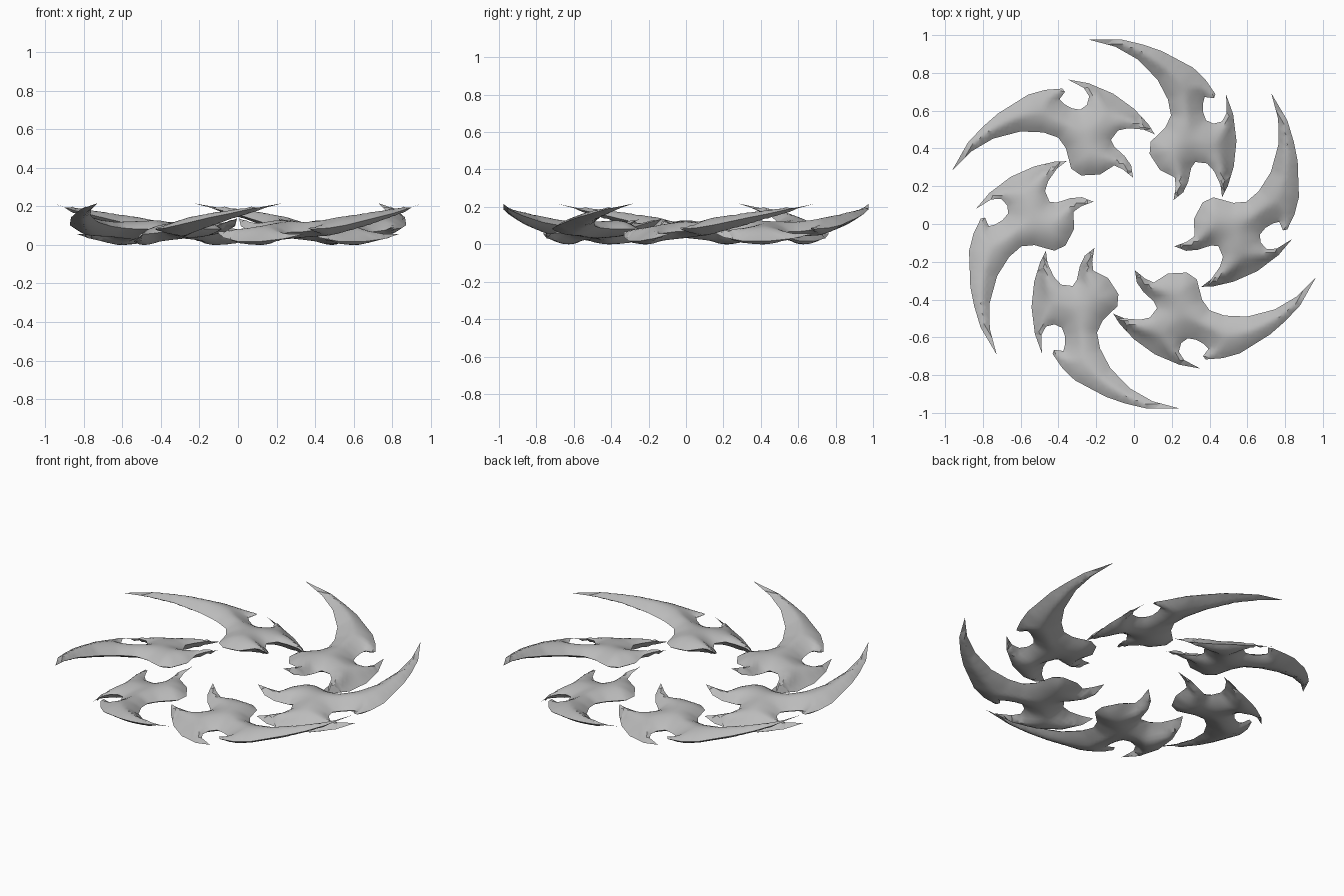
import bpy, bmesh, math
from mathutils import Vector, Matrix
from mathutils.geometry import delaunay_2d_cdt, intersect_point_line

if "Cube" in bpy.data.objects:
    bpy.data.objects.remove(bpy.data.objects["Cube"])

# Outline of one blade: x, y and edge height
OUTLINE = [
    # horn, outer edge
    (.963, -.283, .22), (.88, -.43, .19), (.80, -.515, .165), (.72, -.585, .145),
    (.56, -.685, .105), (.47, -.71, .09), (.38, -.717, .085), (.365, -.70, .09),
    # round notch
    (.395, -.66, .08), (.37, -.635, .075), (.33, -.613, .07), (.285, -.605, .07),
    (.25, -.63, .065), (.237, -.675, .06), (.265, -.72, .06),
    # fin
    (.35, -.765, .06), (.24, -.745, .035), (.11, -.69, .02), (0, -.61, .02),
    (-.075, -.53, .04), (-.11, -.475, .07), (-.05, -.50, .075), (.03, -.507, .075),
    (.085, -.495, .08), (.122, -.445, .08),
    # small barb
    (.105, -.41, .07), (.05, -.36, .08), (.015, -.31, .10), (.005, -.245, .14),
    (.06, -.29, .12), (.105, -.31, .105),
    # body and horn, inner edge
    (.18, -.262, .09), (.28, -.257, .085), (.333, -.294, .085), (.36, -.40, .085),
    (.40, -.457, .09), (.48, -.485, .10), (.60, -.49, .12), (.746, -.452, .155),
    (.862, -.384, .185)]
STEP, DEPTH, BULGE = .022, .125, .044


def refine(points):
    """Split the long outline edges."""
    out = []
    for a, b in zip(points, points[1:] + points[:1]):
        a, b = Vector(a), Vector(b)
        n = max(1, round((b - a).length / .045))
        out += [a.lerp(b, i / n) for i in range(n)]
    return out


def inside(p, loop):
    hit = False
    for a, b in zip(loop, loop[1:] + loop[:1]):
        if (a.y > p.y) != (b.y > p.y) and p.x < a.x + (p.y - a.y) * (b.x - a.x) / (b.y - a.y):
            hit = not hit
    return hit


def rim_distance(p, loop):
    best = 9
    for a, b in zip(loop, loop[1:] + loop[:1]):
        q, t = intersect_point_line(p, a, b)
        q = a.lerp(b, min(1, max(0, t)))
        best = min(best, (q.xy - p).length)
    return best


def mid_height(p, rim):
    """Blend the rim heights over the inside."""
    w = [1 / ((r.xy - p).length_squared + 1e-6) ** 1.5 for r in rim]
    return sum(r.z * k for r, k in zip(rim, w)) / sum(w)


# Fill the outline with a regular spread of points
rim = refine(OUTLINE)
flat = [r.xy for r in rim]
n = len(flat)
coarse = [Vector(p[:2]) for p in OUTLINE]
points, info = list(flat), [(r.z, 0) for r in rim]
for j in range(60):
    for i in range(60):
        p = Vector((-.12 + (i + .5 * (j % 2)) * STEP, -.78 + j * STEP * .87))
        if inside(p, coarse):
            d = rim_distance(p, coarse)
            if d > .009:
                points.append(p)
                info.append((mid_height(p, rim), BULGE * (1 - (1 - min(d / DEPTH, 1)) ** 2)))
res = delaunay_2d_cdt(points, [(i, (i + 1) % n) for i in range(n)], [], 1, 1e-6)
verts, faces, origin = res[0], res[2], res[3]
# keep only triangles within the outline
faces = [f for f in faces if inside(sum((verts[i] for i in f), Vector((0, 0))) / len(f), coarse)]

# Two bulging skins that share the sharp rim
bm = bmesh.new()
top, under = [], []
for v, o in zip(verts, origin):
    z, h = info[o[0]]
    top.append(bm.verts.new((v.x, v.y, z + h)))
    under.append(top[-1] if h == 0 else bm.verts.new((v.x, v.y, z - h)))
for f in faces:
    bm.faces.new([top[i] for i in f])
    low = [under[i] for i in reversed(f)]
    if not bm.faces.get(low):
        bm.faces.new(low)
bmesh.ops.delete(bm, geom=[v for v in bm.verts if not v.link_faces], context='VERTS')
bmesh.ops.recalc_face_normals(bm, faces=bm.faces)
lowest = min(v.co.z for v in bm.verts)
bmesh.ops.translate(bm, verts=bm.verts, vec=(0, 0, -lowest))
mesh = bpy.data.meshes.new("blade")
bm.to_mesh(mesh)
bm.free()

steel = bpy.data.materials.new("grey steel")
steel.diffuse_color = (.5, .5, .5, 1)
steel.use_nodes = True
steel.node_tree.nodes["Principled BSDF"].inputs["Base Color"].default_value = steel.diffuse_color
mesh.materials.append(steel)

# Ring of six blades
for k in range(6):
    blade = bpy.data.objects.new(f"blade_{k + 1}", mesh.copy())
    blade.data.transform(Matrix.Rotation(math.radians(60 * k), 4, 'Z'))
    bpy.context.collection.objects.link(blade)
    blade.select_set(True)
    bpy.context.view_layer.objects.active = blade
bpy.ops.object.shade_smooth_by_angle(angle=math.radians(35))
